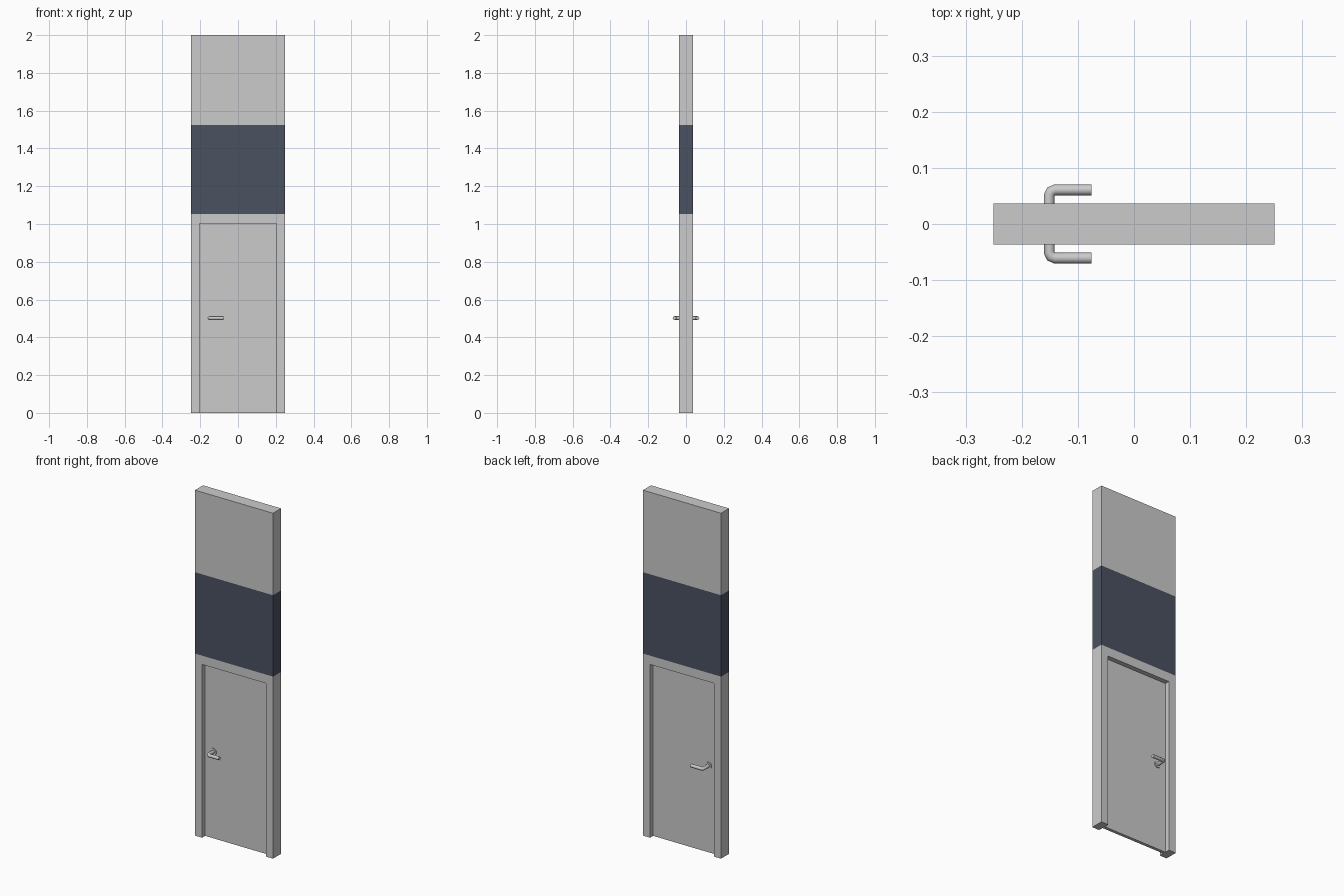
import bpy, bmesh, math
from mathutils import Matrix

if "Cube" in bpy.data.objects:
    bpy.data.objects.remove(bpy.data.objects["Cube"])

HALF_W, HALF_D = 0.25, 0.0365      # wall panel half width and half depth
OPEN_W, OPEN_H = 0.204, 1.003      # door opening half width and height
FRAME_H, BAND_TOP, TOP = 1.054, 1.525, 2.0
LEAF_D = 0.009                     # door leaf half thickness
HX, HZ = -0.151, 0.502             # handle position


def finish(name, bm):
    bmesh.ops.recalc_face_normals(bm, faces=bm.faces)
    mesh = bpy.data.meshes.new(name)
    bm.to_mesh(mesh)
    bm.free()
    ob = bpy.data.objects.new(name, mesh)
    bpy.context.collection.objects.link(ob)
    return ob


def extruded(name, outline, half_depth):
    """Extrude an x-z outline symmetrically along y."""
    bm = bmesh.new()
    face = bm.faces.new([bm.verts.new((x, -half_depth, z)) for x, z in outline])
    ext = bmesh.ops.extrude_face_region(bm, geom=[face])
    verts = [v for v in ext["geom"] if isinstance(v, bmesh.types.BMVert)]
    bmesh.ops.translate(bm, verts=verts, vec=(0, 2 * half_depth, 0))
    # extrude_face_region keeps the source face, so the solid is closed
    return finish(name, bm)


def slab(name, half_w, z0, z1, half_depth):
    return extruded(name, [(-half_w, z0), (half_w, z0), (half_w, z1), (-half_w, z1)], half_depth)


def smooth_and_mirror(ob):
    bpy.ops.object.select_all(action='DESELECT')
    ob.select_set(True)
    bpy.context.view_layer.objects.active = ob
    bpy.ops.object.shade_smooth_by_angle(angle=math.radians(50))
    mod = ob.modifiers.new("both_sides", 'MIRROR')
    mod.use_axis = (False, True, False)
    mod.use_mirror_merge = False


# Door frame: upside-down U around the opening
extruded("door_frame", [(-HALF_W, 0), (-OPEN_W, 0), (-OPEN_W, OPEN_H), (OPEN_W, OPEN_H),
                        (OPEN_W, 0), (HALF_W, 0), (HALF_W, FRAME_H), (-HALF_W, FRAME_H)], HALF_D)

# Recessed door leaf
slab("door_leaf", OPEN_W, 0, OPEN_H, LEAF_D)

# Dark glazed band and upper panel
band = slab("glass_band", HALF_W, FRAME_H, BAND_TOP, HALF_D)
dark = bpy.data.materials.new("dark_glass")
dark.diffuse_color = (0.07, 0.083, 0.12, 1)
dark.use_nodes = True
dark.node_tree.nodes["Principled BSDF"].inputs["Base Color"].default_value = dark.diffuse_color
band.data.materials.append(dark)
slab("upper_panel", HALF_W, BAND_TOP, TOP, HALF_D)

# Round handle plate, mirrored to the back
bm = bmesh.new()
bmesh.ops.create_cone(bm, cap_ends=True, segments=24, radius1=0.02, radius2=0.02, depth=0.005,
                      matrix=Matrix.Translation((HX, -LEAF_D - 0.0025, HZ))
                      @ Matrix.Rotation(math.pi / 2, 4, 'X'))
smooth_and_mirror(finish("handle_plate", bm))

# Bent lever handle: stem, two-step bend, grip
path = [(HX, -LEAF_D), (HX, -0.0505), (HX + 0.003, -0.0577), (HX + 0.0102, -0.0607), (-0.0755, -0.0607)]
curve = bpy.data.curves.new("lever_handle", 'CURVE')
curve.dimensions = '3D'
curve.bevel_depth = 0.0098
curve.bevel_resolution = 4
curve.use_fill_caps = True
spline = curve.splines.new('POLY')
spline.points.add(len(path) - 1)
for p, (x, y) in zip(spline.points, path):
    p.co = (x, y, HZ, 1)
lever = bpy.data.objects.new("lever_handle", curve)
bpy.context.collection.objects.link(lever)
bpy.ops.object.select_all(action='DESELECT')
lever.select_set(True)
bpy.context.view_layer.objects.active = lever
bpy.ops.object.convert(target='MESH')
smooth_and_mirror(bpy.context.view_layer.objects.active)
